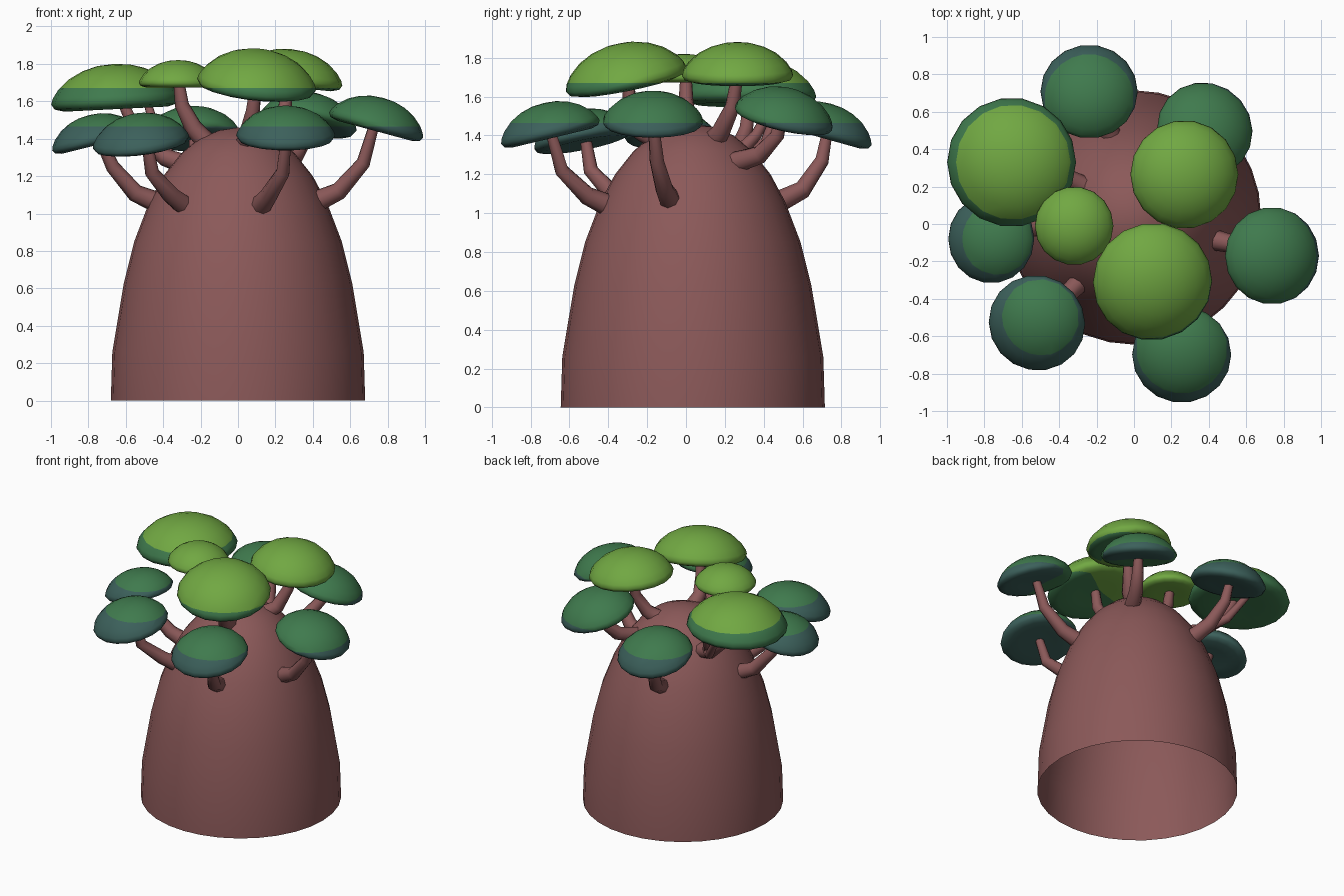
import bpy, bmesh, math
from mathutils import Vector

if "Cube" in bpy.data.objects:
    bpy.data.objects.remove(bpy.data.objects["Cube"])


def material(name, rgb):
    m = bpy.data.materials.new(name)
    m.diffuse_color = (*rgb, 1)
    m.use_nodes = True
    m.node_tree.nodes["Principled BSDF"].inputs["Base Color"].default_value = m.diffuse_color
    return m


BARK = material("bark", (0.26, 0.10, 0.10))
LIGHT = material("light leaf", (0.165, 0.39, 0.055))
MID = material("mid leaf", (0.05, 0.195, 0.075))
DARK = material("dark leaf", (0.045, 0.118, 0.105))
LIGHT_Z, DARK_Z = 1.67, 1.465      # leaf colour changes at these heights


def lathe(bm, profile, steps):
    """Spin an (r, z) profile round the z axis."""
    vs = [bm.verts.new((r, 0, z)) for r, z in profile]
    es = [bm.edges.new(p) for p in zip(vs, vs[1:])]
    bmesh.ops.spin(bm, geom=vs + es, cent=(0, 0, 0), axis=(0, 0, 1),
                   angle=math.tau, steps=steps, use_duplicate=False)
    bmesh.ops.remove_doubles(bm, verts=bm.verts, dist=0.0005)
    bmesh.ops.recalc_face_normals(bm, faces=bm.faces)


def finish(bm, name, mats):
    me = bpy.data.meshes.new(name)
    for f in bm.faces:
        f.smooth = True
    bm.to_mesh(me)
    bm.free()
    for m in mats:
        me.materials.append(m)
    ob = bpy.data.objects.new(name, me)
    bpy.context.collection.objects.link(ob)
    return ob


def canopy(name, x, y, z, r, sx, sy):
    """Flattened dome with rim centre x, y, z, sloping down along (sx, sy)."""
    bm = bmesh.new()
    lathe(bm, [(0, .55), (.25, .53), (.48, .465), (.7, .35), (.88, .19), (.97, .06),
               (1, -.03), (.95, -.11), (.8, -.15), (.45, -.14), (0, -.12)], 18)
    rot = Vector((0, 0, 1)).rotation_difference(Vector((sx, sy, 1)))
    for v in bm.verts:
        v.co = rot @ (v.co * r) + Vector((x, y, z))
    for h in (LIGHT_Z, DARK_Z):
        bmesh.ops.bisect_plane(bm, geom=bm.verts[:] + bm.edges[:] + bm.faces[:],
                               plane_co=(0, 0, h), plane_no=(0, 0, 1), dist=1e-5)
    for f in bm.faces:
        h = f.calc_center_median().z
        f.material_index = 0 if h > LIGHT_Z else 1 if h > DARK_Z else 2
    finish(bm, name, (LIGHT, MID, DARK))


def branch(name, points, r0=0.058, r1=0.028):
    """Bent tapering limb through the points."""
    cu = bpy.data.curves.new(name, 'CURVE')
    cu.dimensions = '3D'
    cu.bevel_depth = 1
    cu.bevel_resolution = 2
    cu.use_fill_caps = True
    sp = cu.splines.new('POLY')
    sp.points.add(len(points) - 1)
    for i, p in enumerate(points):
        sp.points[i].co = (*p, 1)
        sp.points[i].radius = r0 + (r1 - r0) * i / (len(points) - 1)
    cu.materials.append(BARK)
    ob = bpy.data.objects.new(name, cu)
    bpy.context.collection.objects.link(ob)
    bpy.ops.object.select_all(action='DESELECT')
    ob.select_set(True)
    bpy.context.view_layer.objects.active = ob
    bpy.ops.object.convert(target='MESH')
    bpy.ops.object.shade_smooth_by_angle(angle=math.radians(50))


# Trunk: swollen dome, open underneath
bm = bmesh.new()
lathe(bm, [(.68, 0), (.672, .26), (.61, .63), (.555, .85), (.475, 1.06),
           (.40, 1.2), (.305, 1.32), (.21, 1.4), (.10, 1.445), (0, 1.46)], 32)
trunk = finish(bm, "trunk", (BARK,))
trunk.location.y = 0.035

# Leaf canopies: x, y, rim z, radius, slope x, slope y
canopies = {
    "upper_left_back": (-.655, .33, 1.61, .345, -.05, 0),
    "upper_left": (-.32, -.01, 1.705, .21, 0, 0),
    "upper_front": (.10, -.31, 1.70, .32, .1, -.2),
    "upper_back": (.27, .265, 1.72, .29, .1, 0),
    "lower_back": (-.24, .71, 1.425, .26, 0, .28),
    "lower_back_right": (.38, .505, 1.50, .26, .2, .23),
    "lower_right": (.74, -.17, 1.48, .26, .27, 0),
    "lower_front": (.255, -.70, 1.425, .265, 0, -.24),
    "lower_front_left": (-.52, -.53, 1.39, .26, -.13, -.2),
    "lower_left": (-.765, -.08, 1.40, .237, -.25, 0),
}
for key, vals in canopies.items():
    canopy(key + "_canopy", *vals)

# Branches from the trunk into each canopy
branches = {
    "upper_left_back": [(-.25, .19, 1.25), (-.39, .26, 1.3), (-.54, .31, 1.43), (-.63, .33, 1.62)],
    "upper_left": [(-.14, .02, 1.35), (-.24, .01, 1.46), (-.30, 0, 1.58), (-.32, 0, 1.73)],
    "upper_front": [(.04, -.13, 1.37), (.05, -.23, 1.42), (.08, -.29, 1.55), (.10, -.30, 1.73)],
    "upper_back": [(.13, .14, 1.37), (.20, .18, 1.42), (.25, .24, 1.55), (.27, .27, 1.75)],
    "lower_back": [(-.12, .46, 1.05), (-.17, .6, 1.12), (-.22, .7, 1.27), (-.24, .73, 1.43)],
    "lower_back_right": [(.21, .22, 1.25), (.30, .38, 1.3), (.36, .47, 1.4), (.38, .50, 1.53)],
    "lower_right": [(.41, -.08, 1.06), (.54, -.11, 1.12), (.67, -.15, 1.27), (.73, -.17, 1.48)],
    "lower_front": [(.12, -.40, 1.04), (.16, -.51, 1.09), (.24, -.64, 1.22), (.26, -.70, 1.43)],
    "lower_front_left": [(-.27, -.29, 1.03), (-.36, -.38, 1.1), (-.46, -.49, 1.22), (-.49, -.52, 1.4)],
    "lower_left": [(-.41, 0, 1.05), (-.55, -.02, 1.11), (-.67, -.06, 1.25), (-.74, -.08, 1.4)],
}
for key, pts in branches.items():
    branch(key + "_branch", pts)

# Side twigs under the widest canopy
branch("upper_left_back_twig_a", [(-.36, .25, 1.29), (-.43, .36, 1.40), (-.48, .46, 1.58)], .04, .022)
branch("upper_left_back_twig_b", [(-.36, .25, 1.29), (-.48, .41, 1.36), (-.62, .49, 1.58)], .04, .022)
